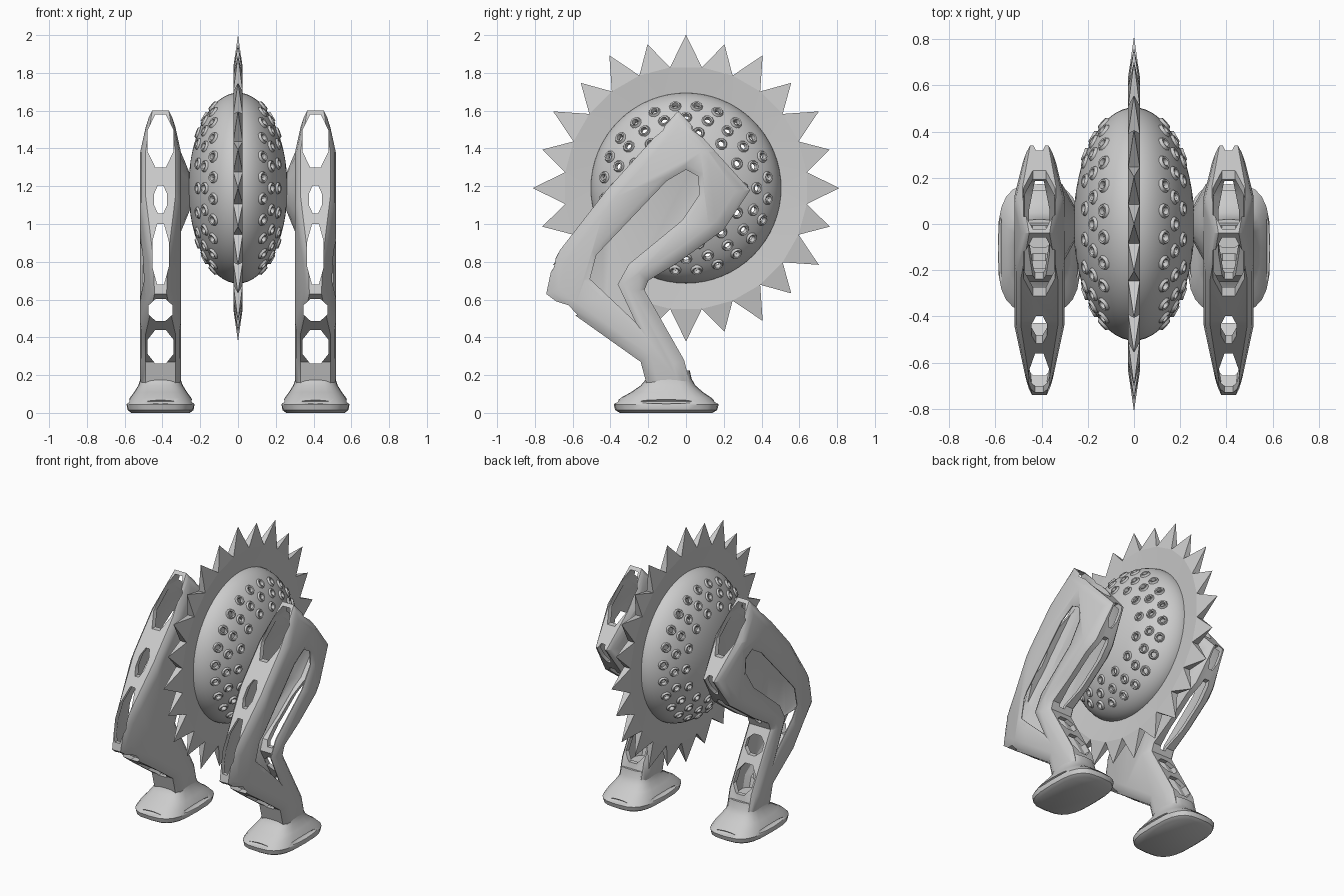
import bpy, bmesh, math
from mathutils import Vector, Matrix

if "Cube" in bpy.data.objects:
    bpy.data.objects.remove(bpy.data.objects["Cube"])

grey = bpy.data.materials.new("light grey")
grey.diffuse_color = (0.6, 0.6, 0.6, 1)
grey.use_nodes = True
grey.node_tree.nodes["Principled BSDF"].inputs["Base Color"].default_value = grey.diffuse_color
LEG_X = 0.41          # centre plane of the right leg
MID = 1.19            # height of the body centre


def make(name, bm):
    """Turn a bmesh into a linked object."""
    bmesh.ops.recalc_face_normals(bm, faces=bm.faces[:])
    me = bpy.data.meshes.new(name)
    bm.to_mesh(me)
    bm.free()
    ob = bpy.data.objects.new(name, me)
    me.materials.append(grey)
    bpy.context.collection.objects.link(ob)
    return ob


def activate(ob):
    bpy.ops.object.select_all(action='DESELECT')
    ob.select_set(True)
    bpy.context.view_layer.objects.active = ob


def cut(ob, cutter):
    """Subtract a cutter and throw it away."""
    m = ob.modifiers.new("cut", 'BOOLEAN')
    m.operation, m.solver, m.object = 'DIFFERENCE', 'EXACT', cutter
    activate(ob)
    bpy.ops.object.modifier_apply(modifier=m.name)
    bpy.data.objects.remove(cutter)


def smooth(ob, deg):
    activate(ob)
    bpy.ops.object.shade_smooth_by_angle(angle=math.radians(deg))


def mirror_x(ob):
    activate(ob)
    m = ob.modifiers.new("mirror", 'MIRROR')
    m.use_mirror_merge = False
    bpy.ops.object.modifier_apply(modifier=m.name)


def inset(poly, d):
    """Move every edge of a counter-clockwise outline inward by d."""
    out = []
    for i, p in enumerate(poly):
        p = Vector(p)
        a = (p - Vector(poly[i - 1])).normalized()
        b = (Vector(poly[(i + 1) % len(poly)]) - p).normalized()
        na, nb = Vector((-a.y, a.x)), Vector((-b.y, b.x))
        out.append(p + (na + nb) * (d / (1 + na.dot(nb))))
    return out


def loft(bm, rings):
    """Skin a stack of equal point rings and cap both ends."""
    vs = [[bm.verts.new(p) for p in r] for r in rings]
    n = len(vs[0])
    for r, s in zip(vs, vs[1:]):
        for i in range(n):
            bm.faces.new((r[i], r[(i + 1) % n], s[(i + 1) % n], s[i]))
    bm.faces.new(vs[0])
    bm.faces.new(vs[-1])


def ramp(v, a, b, end):
    """Width factor falling from 1 at a to end at b."""
    t = min(max((v - a) / (b - a), 0), 1)
    return 1 + (end - 1) * t


def side_loft(name, outline, layers):
    """Loft a side outline (y, z) through layers of (x offset, inset), thinning the
    top, hip and knee corners."""
    bm = bmesh.new()
    loft(bm, [[(LEG_X + x, p[0], p[1]) for p in inset(outline, d)] for x, d in layers])
    for co, no in (((0, 0, 1.38), (0, 0, 1)), ((0, 0.12, 0), (0, 1, 0)),
                   ((0, -0.44, 0), (0, 1, 0)), ((0, -0.58, 0), (0, 1, 0))):
        bmesh.ops.bisect_plane(bm, geom=bm.verts[:] + bm.edges[:] + bm.faces[:],
                               plane_co=co, plane_no=no)
    for v in bm.verts:
        f = min(ramp(v.co.z, 1.38, 1.6, 0.55), ramp(v.co.y, 0.12, 0.34, 0.5),
                ramp(v.co.y, -0.44, -0.74, 0.4))
        v.co.x = LEG_X + (v.co.x - LEG_X) * f
    return make(name, bm)


# Body: hollow egg shell, flattened sideways, with ringed holes
R, RX = 0.505, 0.262
bm = bmesh.new()
for k in (1.0, 0.95):
    bmesh.ops.create_uvsphere(bm, u_segments=64, v_segments=32, radius=1,
                              matrix=Matrix.Translation((0, 0, MID))
                              @ Matrix.Diagonal((RX * k, R * k, R * k, 1))
                              @ Matrix.Rotation(math.pi / 2, 4, 'Y'))
body = make("body", bm)
for p in body.data.polygons[len(body.data.polygons) // 2:]:
    p.flip()

holes, rims = bmesh.new(), bmesh.new()
for r, count, phase in ((0.437, 24, 0.5), (0.375, 20, 0), (0.3, 14, 0)):
    for i in range(count):
        a = math.tau * (i + phase) / count
        for s in (-1, 1):
            p = Vector((s * RX * math.sqrt(1 - (r / R) ** 2), r * math.cos(a), r * math.sin(a)))
            nrm = Vector((p.x / RX ** 2, p.y / R ** 2, p.z / R ** 2)).normalized()
            M = (Matrix.Translation(p + Vector((0, 0, MID)))
                 @ nrm.to_track_quat('Z', 'Y').to_matrix().to_4x4())
            bmesh.ops.create_cone(holes, cap_ends=True, segments=8, radius1=0.017,
                                  radius2=0.017, depth=0.1, matrix=M)
            ring = [[rims.verts.new(M @ Vector((q * math.cos(t), q * math.sin(t), h)))
                     for q, h in ((0.034, -0.004), (0.026, 0.011), (0.018, 0.009), (0.015, -0.008))]
                    for t in (math.tau * j / 10 for j in range(10))]
            for j in range(10):
                u, v = ring[j], ring[(j + 1) % 10]
                for c in range(4):
                    rims.faces.new((u[c], v[c], v[(c + 1) % 4], u[(c + 1) % 4]))
cut(body, make("hole_cutter", holes))
smooth(body, 35)
smooth(make("hole_rims", rims), 50)

# Saw wheel: a ring with pyramid teeth, thickest at the tooth valleys
bm = bmesh.new()
N = 24


def wheel_point(x, r, k):
    a = math.tau * k / N
    return bm.verts.new((x, r * math.sin(a), MID + r * math.cos(a)))


tips = [wheel_point(0, 0.788 if k % 2 else 0.812, k) for k in range(N)]
sides = {s: ([wheel_point(s * 0.01, 0.485, k) for k in range(N)],
             [wheel_point(s * 0.025, 0.645, k + 0.5) for k in range(N)]) for s in (-1, 1)}
for k in range(N):
    n = (k + 1) % N
    for inner, valley in sides.values():
        bm.faces.new((inner[k], inner[n], valley[k]))
        bm.faces.new((valley[k], inner[n], valley[n]))
        bm.faces.new((valley[k], valley[n], tips[n]))
    (ia, va), (ib, vb) = sides.values()
    bm.faces.new((va[k], vb[k], tips[k]))
    bm.faces.new((va[k], vb[k], tips[n]))
    bm.faces.new((ia[k], ia[n], ib[n], ib[k]))
make("saw_wheel", bm)

# Legs: bent hollow shell
outline = [(0.03, 0.12), (-0.01, 0.28), (-0.22, 0.65), (-0.20, 0.70), (-0.05, 0.79), (0.20, 0.97),
           (0.34, 1.18), (-0.04, 1.60), (-0.42, 1.18), (-0.70, 0.82), (-0.74, 0.63),
           (-0.62, 0.54), (-0.24, 0.27), (-0.20, 0.12)]
leg = side_loft("legs", outline, [(-0.108, 0.06), (-0.1, 0.025), (-0.08, 0), (0.08, 0),
                                  (0.1, 0.025), (0.108, 0.06)])
cut(leg, side_loft("hollow_cutter", outline, [(-0.088, 0.065), (-0.065, 0.028),
                                              (0.065, 0.028), (0.088, 0.065)]))
# Bevelled window on the outer flank
window = [(-0.18, 0.36), (-0.33, 0.68), (-0.28, 0.77), (0.0, 1.0), (0.10, 1.15), (0.09, 1.27),
          (0.0, 1.32), (-0.12, 1.25), (-0.50, 0.85), (-0.54, 0.70)]
cut(leg, side_loft("window_cutter", window, [(0.03, 0.028), (0.094, 0.028), (0.109, 0), (0.2, 0)]))
# Openings running front to back
bm = bmesh.new()
for z, hw, hh in ((1.44, 0.068, 0.14), (1.13, 0.034, 0.075), (0.84, 0.044, 0.16),
                  (0.545, 0.064, 0.058), (0.35, 0.07, 0.088)):
    ring = [(LEG_X + hw * math.cos(t) * 1.08, z + hh * math.sin(t) * 1.08)
            for t in (math.tau * (j + 0.5) / 8 for j in range(8))]
    loft(bm, [[(x, y, zz) for x, zz in ring] for y in (-1, 1)])
cut(leg, make("opening_cutter", bm))
mirror_x(leg)
smooth(leg, 30)

# Hip bosses joining the legs to the body
bm = bmesh.new()
loft(bm, [[(x, 0.75 * r * math.cos(t), MID - 0.02 + r * math.sin(t))
           for t in (math.tau * j / 12 for j in range(12))]
          for x, r in ((0.315, 0.24), (0.285, 0.17), (0.252, 0.09))])
hip = make("hip_bosses", bm)
mirror_x(hip)
smooth(hip, 25)

# Feet: flared pads with rounded-square plan
bm = bmesh.new()
rings = []
for z, hx, hy, yc in ((0.0, 0.155, 0.245, -0.105), (0.015, 0.175, 0.27, -0.105),
                      (0.045, 0.18, 0.278, -0.105), (0.08, 0.162, 0.24, -0.105),
                      (0.11, 0.14, 0.19, -0.10), (0.145, 0.118, 0.145, -0.095),
                      (0.18, 0.106, 0.12, -0.09), (0.225, 0.1, 0.11, -0.09)):
    ring = []
    for j in range(24):
        t = math.tau * j / 24
        c, s = math.cos(t), math.sin(t)
        ring.append((LEG_X + hx * math.copysign(abs(c) ** 0.64, c),
                     yc + hy * math.copysign(abs(s) ** 0.64, s), z))
    rings.append(ring)
loft(bm, rings)
foot = make("feet", bm)
# Lens-shaped slots on the four sides of each foot
bm = bmesh.new()
for dx, dy, sx, sy in ((0.18, 0, 0.03, 0.17), (-0.18, 0, 0.03, 0.17),
                       (0, 0.278, 0.1, 0.035), (0, -0.278, 0.1, 0.035)):
    bmesh.ops.create_uvsphere(bm, u_segments=24, v_segments=8, radius=1,
                              matrix=Matrix.Translation((LEG_X + dx, dy - 0.105, 0.06))
                              @ Matrix.Diagonal((sx, sy, 0.012, 1)))
cut(foot, make("slot_cutter", bm))
mirror_x(foot)
smooth(foot, 40)
